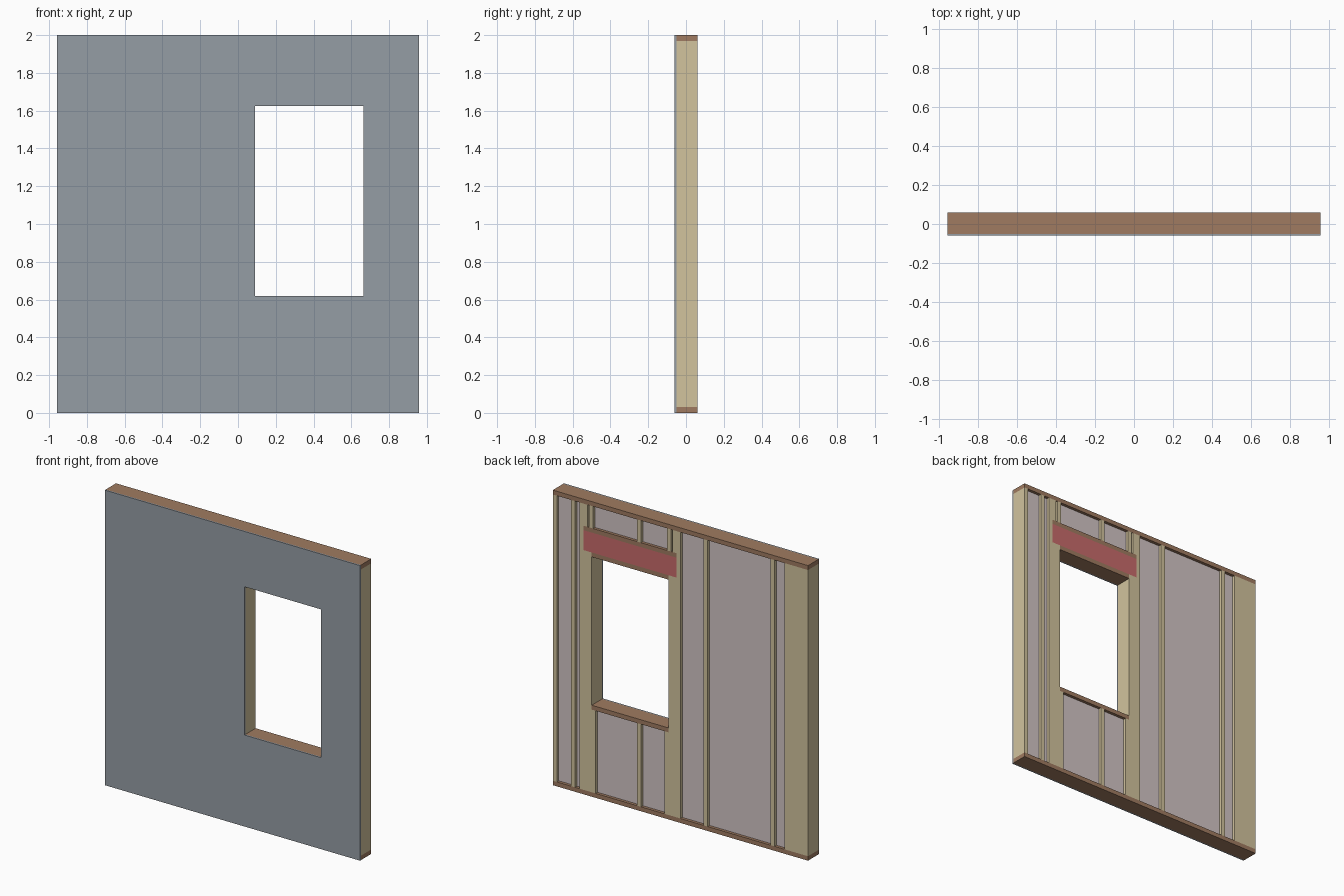
import bpy, bmesh

if "Cube" in bpy.data.objects:
    bpy.data.objects.remove(bpy.data.objects["Cube"])

X, H, T = 0.957, 2.0, 0.03            # half width, height, lumber thickness
YF, YS, YB, YI = -0.06, -0.05, 0.06, 0.04   # sheathing front, frame front, frame back, infill back
WX0, WX1, WZ0, WZ1 = 0.09, 0.665, 0.62, 1.625   # window opening
HZ0, HZ1 = 1.655, 1.79                # header


def material(name, rgb):
    m = bpy.data.materials.new(name)
    m.diffuse_color = (*[c ** 2.2 for c in rgb], 1)
    m.use_nodes = True
    m.node_tree.nodes["Principled BSDF"].inputs["Base Color"].default_value = m.diffuse_color
    return m


STUD = material("stud_tan", (0.82, 0.76, 0.61))
PLATE = material("plate_brown", (0.62, 0.48, 0.38))
RED = material("header_red", (0.78, 0.42, 0.42))
FILL = material("infill_pink_grey", (0.82, 0.77, 0.77))
SKIN = material("sheathing_grey", (0.58, 0.61, 0.64))


def box(name, x0, x1, z0, z1, mat, y0=YS, y1=YB):
    bm = bmesh.new()
    bmesh.ops.create_cube(bm, size=1)
    for v in bm.verts:
        v.co = (x1 if v.co.x > 0 else x0, y1 if v.co.y > 0 else y0, z1 if v.co.z > 0 else z0)
    me = bpy.data.meshes.new(name)
    bm.to_mesh(me)
    bm.free()
    me.materials.append(mat)
    ob = bpy.data.objects.new(name, me)
    bpy.context.collection.objects.link(ob)


def bays(name, edges, z0, z1):
    # infill between pairs of stud faces
    for a, b in edges:
        box(name, a, b, z0, z1, FILL, YS, YI)


# top and bottom plates
box("bottom_plate", -X, X, 0, T, PLATE)
box("top_plate", -X, X, H - T, H, PLATE)

# full height studs, including the end studs and king studs
KL, KR = WX0 - 3 * T, WX1 + 3 * T     # outer faces of the kings
CI = -X + 0.175                       # inner face of the corner post
for x in (-X, CI - T, -0.705, -0.205, KL, KR - T, 0.79, X - T):
    box("stud", x, x + T, T, H - T, STUD)
# flat backing board in the corner post
box("corner_backing", -X + T, CI - T, T, H - T, STUD, YB - T, YB)

# paired jack studs either side of the opening
for x in (WX0 - 2 * T, WX0 - T, WX1, WX1 + T):
    box("jack_stud", x, x + T, T, HZ0, STUD)

# window sill, head plate, header and header cap
box("window_sill", WX0, WX1, WZ0 - T, WZ0, PLATE)
box("head_plate", WX0, WX1, WZ1, HZ0, PLATE)
box("header", WX0 - 2 * T, WX1 + 2 * T, HZ0, HZ1, RED)
box("header_cap", WX0 - 2 * T, WX1 + 2 * T, HZ1, HZ1 + T, PLATE)

# short cripple studs below the sill and above the header
MID = 0.295
for x in (WX0, MID, WX1 - T):
    box("lower_cripple", x, x + T, T, WZ0 - T, STUD)
for x in (WX0 - 2 * T, 0.07, MID, 0.655, WX1 + T):
    box("upper_cripple", x, x + T, HZ1 + T, H - T, STUD)

# recessed infill in every bay
bays("bay_infill", [(CI, -0.705), (-0.675, -0.205), (-0.175, KL), (KR, 0.79), (0.82, X - T)], T, H - T)
bays("lower_infill", [(WX0 + T, MID), (MID + T, WX1 - T)], T, WZ0 - T)
bays("upper_infill", [(WX0 - T, 0.07), (0.10, MID), (MID + T, 0.655), (0.685, WX1 + T)], HZ1 + T, H - T)

# front sheathing: one sheet with a window hole
bm = bmesh.new()
xs, zs = (-X, WX0, WX1, X), (0, WZ0, WZ1, H)
grid = [[bm.verts.new((x, YF, z)) for x in xs] for z in zs]
for j in range(3):
    for i in range(3):
        if (i, j) != (1, 1):
            bm.faces.new((grid[j][i], grid[j][i + 1], grid[j + 1][i + 1], grid[j + 1][i]))
ext = bmesh.ops.extrude_face_region(bm, geom=bm.faces[:], use_keep_orig=True)
for v in ext["geom"]:
    if isinstance(v, bmesh.types.BMVert):
        v.co.y = YS
bmesh.ops.recalc_face_normals(bm, faces=bm.faces[:])
me = bpy.data.meshes.new("sheathing")
bm.to_mesh(me)
bm.free()
me.materials.append(SKIN)
bpy.context.collection.objects.link(bpy.data.objects.new("sheathing", me))
